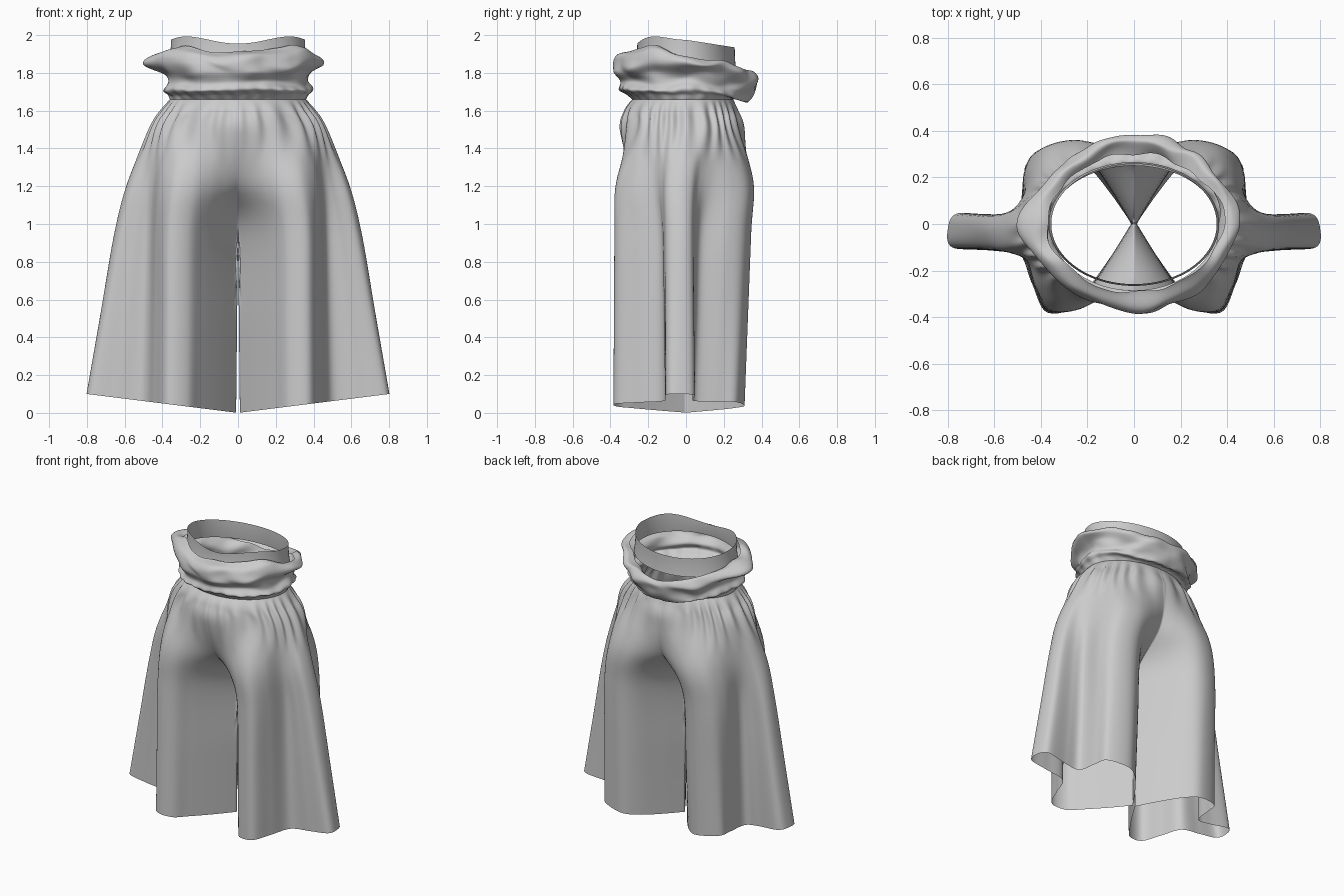
import bpy, bmesh, math
from mathutils import Vector, noise

if "Cube" in bpy.data.objects:
    bpy.data.objects.remove(bpy.data.objects["Cube"])


def spline(pts, n, closed=False):
    """Catmull-Rom curve with n steps per span."""
    out, m = [], len(pts)
    for i in range(m if closed else m - 1):
        if closed:
            a, b, c, d = (pts[(i + k) % m] for k in (-1, 0, 1, 2))
        else:
            a, b, c, d = (pts[min(max(i + k, 0), m - 1)] for k in (-1, 0, 1, 2))
        for s in range(n):
            t = s / n
            out.append(0.5 * (2 * b + (c - a) * t + (2 * a - 5 * b + 4 * c - d) * t * t
                              + (3 * b - a - 3 * c + d) * t ** 3))
    return out if closed else out + [pts[-1].copy()]


def loft(sections, nu, nv, closed=False):
    """Smooth grid through the sections, listed from top to bottom."""
    rows = [spline(s, nu, closed) for s in sections]
    cols = [spline(list(c), nv) for c in zip(*rows)]
    return [list(r) for r in zip(*cols)]


def make(name, grids, closed=False):
    bm = bmesh.new()
    for g in grids:
        vs = [[bm.verts.new(p) for p in row] for row in g]
        w = len(vs[0])
        for r0, r1 in zip(vs, vs[1:]):
            for i in range(w if closed else w - 1):
                j = (i + 1) % w
                bm.faces.new((r0[i], r0[j], r1[j], r1[i]))
    bmesh.ops.remove_doubles(bm, verts=bm.verts, dist=0.0005)
    bmesh.ops.recalc_face_normals(bm, faces=bm.faces)
    me = bpy.data.meshes.new(name)
    bm.to_mesh(me)
    bm.free()
    me.shade_smooth()
    ob = bpy.data.objects.new(name, me)
    bpy.context.collection.objects.link(ob)
    return ob


# Half sections of the trousers: centre front -> outer side -> centre back
HIP = [(0, -.25), (.07, -.28), (.15, -.325), (.24, -.365), (.34, -.36), (.41, -.28), (.45, -.17),
       (.5, -.13), (.565, -.10), (.585, -.03), (.565, .03), (.51, .07), (.47, .13), (.43, .24),
       (.37, .32), (.27, .355), (.18, .35), (.08, .31), (0, .26)]
CROTCH = [(0, 0), (.09, -.14), (.18, -.27), (.26, -.36), (.37, -.37), (.43, -.26), (.47, -.14),
          (.55, -.12), (.63, -.10), (.655, -.03), (.63, .03), (.54, .05), (.48, .09), (.47, .22),
          (.42, .31), (.3, .345), (.2, .3), (.09, .15), (0, 0)]
HEM = [(.01, 0), (.10, -.14), (.2, -.28), (.27, -.365), (.38, -.375), (.44, -.25), (.5, -.12),
       (.65, -.11), (.78, -.10), (.8, -.03), (.76, .045), (.6, .035), (.5, .05), (.475, .18),
       (.45, .27), (.3, .31), (.2, .25), (.1, .13), (.01, 0)]


def half_oval(a, front, back, z):
    res = []
    for i in range(19):
        t = math.pi * (i / 18 - 0.5)
        s = math.sin(t)
        res.append(Vector((a * math.cos(t), s * (front if s < 0 else back), z)))
    return res


def mid(k):
    return [Vector((a[0] + (b[0] - a[0]) * k, a[1] + (b[1] - a[1]) * k, .95 * (1 - k) + .125 * b[0] * k))
            for a, b in zip(CROTCH, HEM)]


sections = [half_oval(.36, .285, .25, 1.66), half_oval(.405, .325, .275, 1.6),
            half_oval(.475, .345, .31, 1.48),
            [Vector((x, y, 1.22)) for x, y in HIP],
            [Vector((x, y, .95)) for x, y in CROTCH], mid(.5), mid(1)]
grid = loft(sections, 8, 8)

# Gathers below the waist, and the inner leg seam closed under the crotch
for row in grid:
    n = len(row) - 1
    for i, p in enumerate(row):
        fade = max(0, 1 - abs(p.z - 1.57) / (.09 if p.z > 1.57 else .25))
        u = i / n
        k = .013 * fade * math.sin(u * 88 + 2 * math.sin(u * 17)) * math.sin(math.pi * u) ** .3
        f = 1 + k / max(.15, math.hypot(p.x, p.y))
        p.x, p.y = max(0, p.x * f), p.y * f
        if i in (0, n):
            if p.z > .94:
                p.x = 0
            else:
                p.y = 0
mirrored = [[Vector((-p.x, p.y, p.z)) for p in row] for row in grid]
make("wide_leg_trousers", [grid, mirrored])

# Slouched collar: half width, front depth, back depth, front z, side z, back z
COLLAR = [(.36, .285, .25, 1.66, 1.66, 1.66), (.37, .315, .275, 1.685, 1.685, 1.665),
          (.395, .35, .325, 1.71, 1.71, 1.645), (.375, .335, .35, 1.75, 1.75, 1.665),
          (.39, .365, .37, 1.80, 1.80, 1.72), (.43, .375, .375, 1.845, 1.845, 1.77),
          (.415, .35, .345, 1.89, 1.89, 1.80), (.375, .29, .30, 1.905, 1.89, 1.76)]
rings = []
for a, bf, bb, zf, zs, zb in COLLAR:
    ring = []
    for i in range(48):
        t = math.tau * i / 48
        c, s = math.cos(t), math.sin(t)
        z = zs + ((zf if s < 0 else zb) - zs) * s * s
        ring.append(Vector((a * c, s * (bf if s < 0 else bb), z)))
    rings.append(ring)
collar = loft(rings, 4, 6, True)
for j, row in enumerate(collar):
    v = j / (len(collar) - 1)
    for p in row:
        # pointed side folds and crumples
        ear = math.exp(-((v - .74) / .1) ** 2 - (p.y / .11) ** 2) * (.07 if p.x < 0 else .025)
        peak = .05 * max(0, v - .6) / .4 * math.exp(-((p.y + .17) / .08) ** 2)
        amt = math.sin(math.pi * min(1, v * 1.6) / 2)
        q = Vector((p.x * 7, p.y * 7, p.z * 14))
        d = .028 * amt * noise.noise(q) + .006 * math.sin(math.atan2(p.y, p.x) * 26) * max(0, 1 - abs(v - .2) / .2)
        r = math.hypot(p.x, p.y)
        p.x *= 1 + (d + ear) / r
        p.y *= 1 + d / r
        p.z += peak + .022 * amt * noise.noise(q * .8 + Vector((9, 4, 2)))
make("slouched_collar", [collar], True)

# Upright inner waistband with a dipped front and lower back
band = []
for j in range(9):
    row = []
    for i in range(128):
        t = math.tau * i / 128
        c, s = math.cos(t), math.sin(t)
        top = 1.975 + (.027 * math.sin(2 * t) ** 2 - .02 * s * s if s < 0 else -.04 * s)
        low = 1.84 - .03 * s
        k = j / 8
        flare = 1 + .03 * k * k
        row.append(Vector((.355 * c * flare, .258 * s * flare, top + (low - top) * k)))
    band.append(row)
make("inner_waistband", [band], True)
